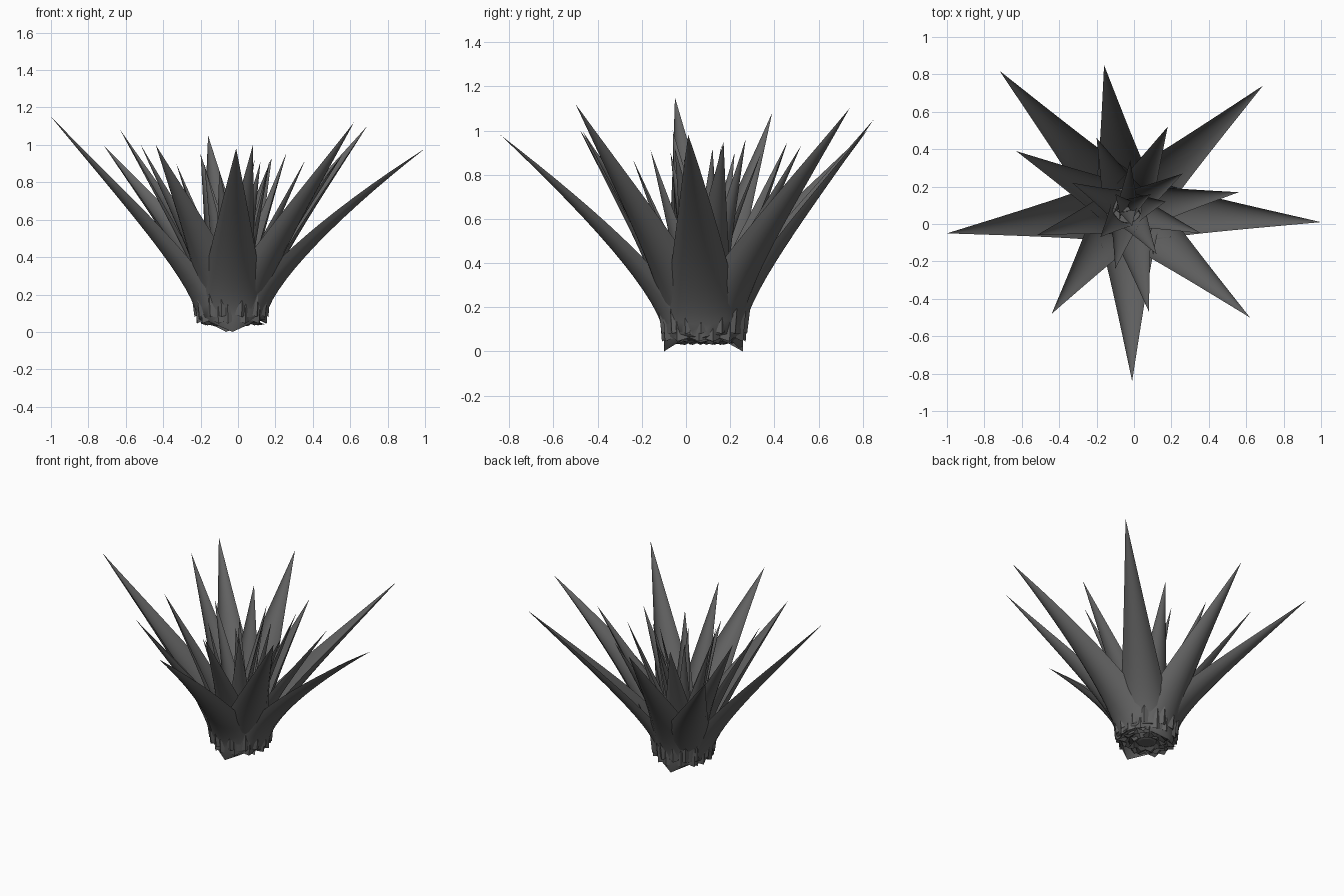
import bpy, bmesh, math, random
from mathutils import Vector

if "Cube" in bpy.data.objects:
    bpy.data.objects.remove(bpy.data.objects["Cube"])

random.seed(4)
CX, CY = -0.035, 0.08          # centre of the rosette base

mat = bpy.data.materials.new("dark grey leaf")
mat.diffuse_color = (0.12, 0.12, 0.12, 1)
mat.use_nodes = True
mat.node_tree.nodes["Principled BSDF"].inputs["Base Color"].default_value = mat.diffuse_color


def finish(bm, name, smooth=True):
    bmesh.ops.remove_doubles(bm, verts=bm.verts, dist=0.0005)
    bmesh.ops.recalc_face_normals(bm, faces=bm.faces)
    me = bpy.data.meshes.new(name)
    bm.to_mesh(me)
    bm.free()
    me.materials.append(mat)
    ob = bpy.data.objects.new(name, me)
    bpy.context.collection.objects.link(ob)
    if smooth:
        bpy.ops.object.select_all(action='DESELECT')
        ob.select_set(True)
        bpy.context.view_layer.objects.active = ob
        bpy.ops.object.shade_smooth_by_angle(angle=math.radians(40))
    return ob


def leaf(name, tip, radius, width, foot=0.06, lift=0.06, rings=14, cols=8):
    """Pointed channelled leaf rising from the base ring, then leaning to its tip."""
    tip = Vector(tip)
    out = Vector((tip.x - CX, tip.y - CY, 0)).normalized()
    side = Vector((-out.y, out.x, 0))
    base = Vector((CX, CY, 0.08)) + out * radius
    c1 = base + (tip - base) * 0.04 + Vector((0, 0, 0.15))
    c2 = base + (tip - base) * 0.5 + Vector((0, 0, lift))
    arc = math.radians(68)                   # half angle of the channel
    us = [-1 + 2 * i / cols for i in range(cols + 1)]
    bm = bmesh.new()
    loops = []
    for k in range(rings + 1):
        t = k / rings
        s = 1 - t
        p = base * s**3 + c1 * 3 * s * s * t + c2 * 3 * s * t * t + tip * t**3
        tan = ((c1 - base) * s * s + (c2 - c1) * 2 * s * t + (tip - c2) * t * t).normalized()
        if k == 0:
            tan = Vector((0, 0, 1))          # foot is cut level
        up = tan.cross(side)
        if up.dot(out) > 0:
            up = -up
        r = width * (1 - t ** 1.25) / math.sin(arc)
        thick = 0.12 * r

        def point(u, h):
            return (p + side * r * math.sin(u * arc)
                    + up * (r * (1 - math.cos(u * arc)) + h * (1 - u * u)))
        low = [point(u, 0) for u in us]
        top = [point(u, thick) for u in reversed(us[1:-1])]
        loops.append([bm.verts.new(v) for v in low + top])
    n = len(loops[0])
    for a, b in zip(loops, loops[1:]):
        for i in range(n):
            j = (i + 1) % n
            bm.faces.new((a[i], a[j], b[j], b[i]))
    heel = bm.verts.new((base.x, base.y, foot))
    for i in range(n):
        bm.faces.new((loops[0][(i + 1) % n], loops[0][i], heel))
    finish(bm, name)


# leaf tips by whorl: (x, y, z)
outer = [(-0.72, 0.82, 1.0), (0.69, 0.74, 1.10),
         (0.62, -0.50, 1.12), (-0.44, -0.48, 1.0)]
middle = [(-0.63, 0.39, 1.08), (0.56, 0.17, 0.95), (0.18, 0.52, 0.93),
          (0.08, -0.47, 1.0), (-0.52, -0.06, 1.0), (-0.20, 0.46, 0.95)]
inner = [(0.36, -0.05, 0.92), (0.26, 0.27, 0.96), (-0.33, 0.22, 0.90),
         (-0.10, -0.24, 0.87), (0.12, -0.16, 0.91),
         (0.17, 0.12, 0.92), (-0.18, -0.07, 0.90)]
heart = [(0.09, 0.16, 0.93), (-0.10, 0.16, 0.86), (-0.01, -0.01, 0.88),
         (-0.02, 0.34, 0.90)]

for i, tip in enumerate(outer):
    leaf(f"outer_leaf_{i + 1}", tip, 0.165, 0.17)
leaf("left_leaf", (-1.0, -0.05, 1.15), 0.185, 0.175)
leaf("right_leaf", (1.0, 0.01, 0.98), 0.185, 0.175, lift=0.12)
leaf("front_leaf", (-0.01, -0.84, 0.98), 0.18, 0.18, foot=0.0, lift=0.10)
leaf("back_leaf", (-0.16, 0.85, 1.05), 0.18, 0.175, foot=0.0)
for i, tip in enumerate(middle):
    leaf(f"middle_leaf_{i + 1}", tip, 0.13, 0.135)
for i, tip in enumerate(inner):
    leaf(f"inner_leaf_{i + 1}", tip, 0.085, 0.10)
for i, tip in enumerate(heart):
    leaf(f"heart_leaf_{i + 1}", tip, 0.02, 0.075)

# short dry scales around and under the foot: count, radius, z, length
bm = bmesh.new()
for ring, (count, rad, z, length) in enumerate(
        [(14, 0.168, 0.10, 0.15), (14, 0.16, 0.065, 0.11),
         (12, 0.11, 0.055, 0.08), (9, 0.06, 0.05, 0.08)]):
    for i in range(count):
        a = 2 * math.pi * (i + 0.5 * ring + random.uniform(-.25, .25)) / count
        o = Vector((math.cos(a), math.sin(a), 0))
        s = Vector((-o.y, o.x, 0))
        c = Vector((CX, CY, z)) + o * rad
        h = length * random.uniform(0.65, 1.15)
        if ring < 2:
            tip = c + o * (0.015 + 0.24 * h) + Vector((0, 0, h))
        else:
            tip = c + o * h + Vector((0, 0, random.uniform(-.02, .02)))
        pts = [c + s * 0.05, c - s * 0.05, c + o * 0.03 - Vector((0, 0, 0.02))]
        v = [bm.verts.new(q) for q in pts + [tip]]
        for f in ((0, 1, 2), (0, 1, 3), (1, 2, 3), (2, 0, 3)):
            bm.faces.new([v[q] for q in f])
finish(bm, "foot_scales", smooth=False)

# short stem closing the underside
bm = bmesh.new()
bmesh.ops.create_cone(bm, cap_ends=True, segments=14, radius1=0.05,
                      radius2=0.165, depth=0.05)
bmesh.ops.translate(bm, verts=bm.verts, vec=(CX, CY, 0.07))
finish(bm, "stem_foot", smooth=False)
